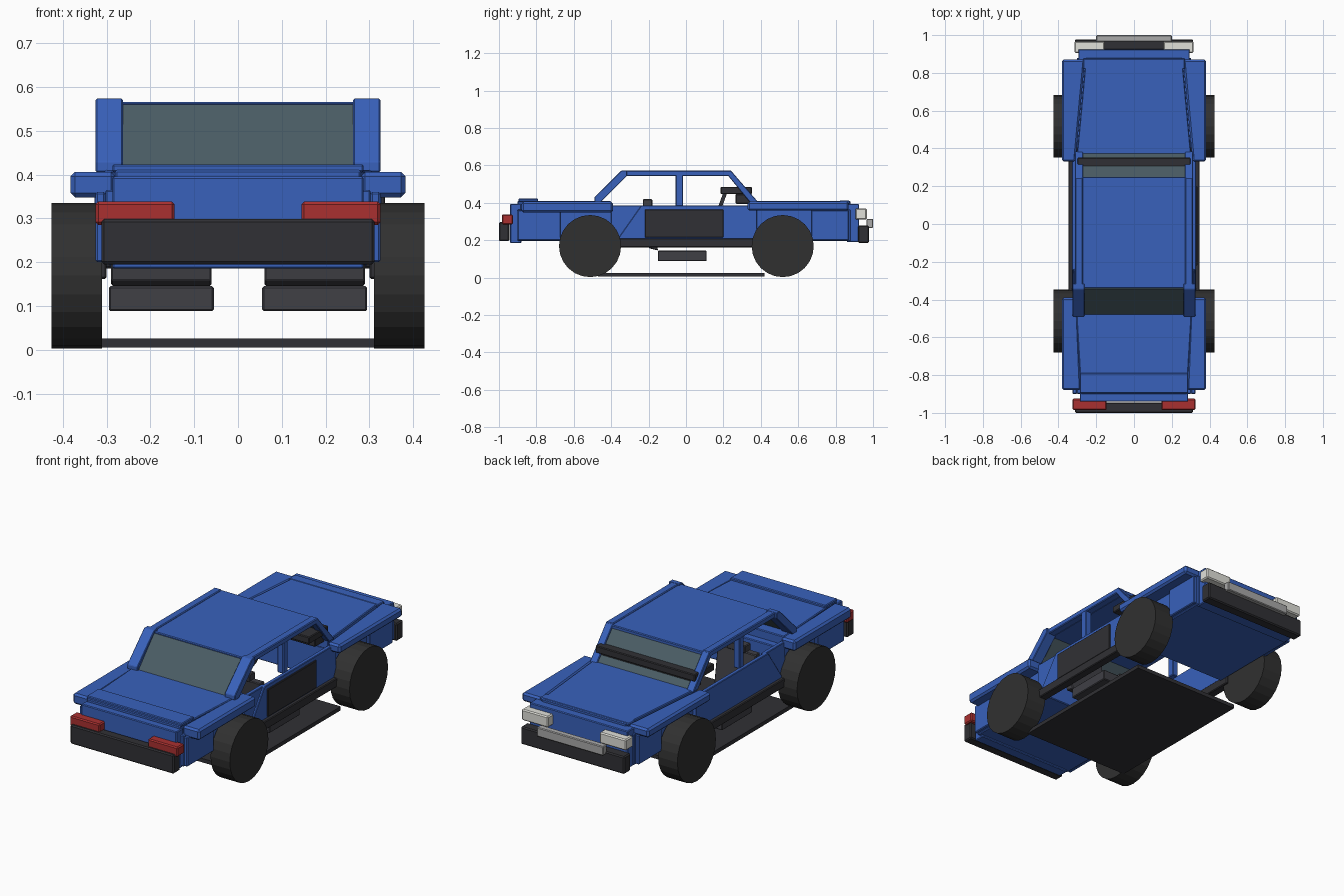
import bpy, bmesh, math
from mathutils import Matrix

if "Cube" in bpy.data.objects:
    bpy.data.objects.remove(bpy.data.objects["Cube"])

def mat(name, r, g, b):
    m = bpy.data.materials.new(name)
    m.diffuse_color = (r, g, b, 1)
    m.use_nodes = True
    m.node_tree.nodes["Principled BSDF"].inputs["Base Color"].default_value = m.diffuse_color
    return m

BLUE = mat("blue_paint", 0.04, 0.12, 0.50)
BLACK = mat("black_trim", 0.03, 0.03, 0.035)
RUBBER = mat("rubber", 0.03, 0.03, 0.03)
SEAT = mat("seat_cloth", 0.05, 0.05, 0.06)
GLASS = mat("dark_glass", 0.07, 0.11, 0.13)
RED = mat("red_lens", 0.40, 0.03, 0.03)
WHITE = mat("white_lens", 0.75, 0.75, 0.70)
GREY = mat("plate_grey", 0.40, 0.40, 0.40)

def finish(name, bm, material, bevel=0):
    bmesh.ops.recalc_face_normals(bm, faces=bm.faces)
    me = bpy.data.meshes.new(name)
    bm.to_mesh(me)
    bm.free()
    ob = bpy.data.objects.new(name, me)
    bpy.context.collection.objects.link(ob)
    me.materials.append(material)
    if bevel:
        b = ob.modifiers.new("bevel", 'BEVEL')
        b.width = bevel
        b.segments = 1
    return ob

def prism(name, pts, axis, lo, hi, material, bevel=0, both=False):
    """Extrude a profile: axis 'x' takes (y, z) points, axis 'z' takes (x, y)."""
    for s in ((1, -1) if both else (1,)):
        bm = bmesh.new()
        def co(p, t):
            return (s * t, p[0], p[1]) if axis == 'x' else (s * p[0], p[1], t)
        a = [bm.verts.new(co(p, lo)) for p in pts]
        b = [bm.verts.new(co(p, hi)) for p in pts]
        bm.faces.new(a)
        bm.faces.new(b)
        n = len(pts)
        for i in range(n):
            bm.faces.new((a[i], a[(i + 1) % n], b[(i + 1) % n], b[i]))
        side = ("_right" if s == 1 else "_left") if both else ""
        finish(name + side, bm, material, bevel)

def box(name, x, y, z, material, bevel=0.004, both=False):
    pts = [(y[0], z[0]), (y[1], z[0]), (y[1], z[1]), (y[0], z[1])]
    prism(name, pts, 'x', x[0], x[1], material, bevel, both)

# lower body: two closed ends joined by the doors
box("rear_body", (-.303, .303), (-.90, -.36), (.195, .365), BLUE)
box("nose_body", (-.303, .303), (.34, .88), (.195, .365), BLUE)
box("rear_panel", (-.287, .287), (-.94, -.88), (.185, .395), BLUE)
box("nose_panel", (-.295, .295), (.86, .925), (.19, .395), BLUE)
box("rear_quarter", (.303, .325), (-.90, -.67), (.20, .36), BLUE, both=True)
box("nose_quarter", (.303, .325), (.67, .87), (.20, .36), BLUE, both=True)

# doors, sills and door panel
prism("rear_side", [(-.40, .20), (-.22, .20), (-.22, .385), (-.40, .385)],
      'x', .295, .318, BLUE, .003, True)
prism("door", [(-.37, .20), (.38, .20), (.38, .385), (-.24, .385)],
      'x', .305, .328, BLUE, .003, True)
box("sill", (.30, .347), (-.38, .39), (.162, .21), BLACK, both=True)
box("door_panel", (.32, .336), (-.22, .20), (.215, .365), BLACK, .003)

# fender plates and tapered lids
prism("rear_fender", [(.28, -.88), (.382, -.88), (.382, -.39), (.30, -.39)],
      'z', .348, .406, BLUE, .01, True)
prism("nose_fender", [(.26, .87), (.382, .87), (.382, .33), (.31, .33)],
      'z', .358, .406, BLUE, .01, True)
prism("trunk_lid", [(-.28, -.90), (.28, -.90), (.31, -.40), (-.31, -.40)],
      'z', .36, .410, BLUE, .004)
prism("hood", [(-.255, .88), (.255, .88), (.305, .34), (-.305, .34)],
      'z', .36, .410, BLUE, .004)
box("trunk_spoiler", (-.287, .287), (-.895, -.79), (.405, .423), BLUE)
box("hood_lip", (-.27, .27), (.82, .875), (.395, .412), BLUE)

# cabin: roof, rails, pillars and glass
box("roof", (-.275, .275), (-.34, .25), (.543, .566), BLUE)
box("roof_rail", (.27, .312), (-.34, .245), (.543, .572), BLUE, both=True)
prism("rear_pillar", [(-.49, .405), (-.455, .405), (-.315, .545), (-.315, .573), (-.345, .573), (-.49, .43)],
      'x', .263, .325, BLUE, .003, True)
prism("windshield_pillar", [(.24, .573), (.225, .545), (.34, .405), (.385, .405)],
      'x', .27, .312, BLUE, .003, True)
box("middle_pillar", (.275, .312), (-.055, -.015), (.38, .55), BLUE, both=True)
prism("rear_window", [(-.48, .412), (-.465, .405), (-.33, .548), (-.345, .56)],
      'x', -.268, .268, GLASS)
prism("windshield", [(.24, .56), (.23, .548), (.355, .405), (.372, .41)],
      'x', -.272, .272, GLASS)

# interior: dashboard, steering wheel and seats
box("dashboard", (-.30, .30), (.185, .352), (.447, .485), BLACK)
box("dashboard_base", (-.28, .28), (.265, .345), (.395, .447), BLACK)
bm = bmesh.new()
bmesh.ops.create_cone(bm, cap_ends=True, segments=16, radius1=.055, radius2=.055, depth=.02,
    matrix=Matrix.Translation((-.17, .19, .40)) @ Matrix.Rotation(math.radians(70), 4, 'X'))
finish("steering_wheel", bm, BLACK)
box("seat_cushion", (.055, .295), (-.15, .11), (.088, .145), SEAT, both=True)
prism("seat_back", [(-.20, .158), (-.15, .145), (-.185, .385), (-.225, .385)],
      'x', .06, .29, SEAT, .004, True)
box("headrest", (.12, .23), (-.23, -.18), (.38, .42), SEAT, both=True)

# floor plate
box("floor_plate", (-.325, .325), (-.47, .42), (.005, .026), BLACK, 0)

# bumpers, lights and number plate
box("rear_bumper", (-.312, .312), (-1.0, -.945), (.195, .298), BLACK, .006)
box("nose_bumper", (-.312, .312), (.92, .978), (.185, .28), BLACK, .006)
box("tail_light", (.145, .325), (-.985, -.925), (.285, .338), RED, .006, True)
box("headlight", (.155, .315), (.905, .967), (.31, .37), WHITE, .006, True)
box("number_plate", (-.20, .20), (.965, 1.0), (.265, .315), GREY)

# wheels
for side, sx in (("right", 1), ("left", -1)):
    for end, y in (("rear", -.513), ("nose", .517)):
        bm = bmesh.new()
        bmesh.ops.create_cone(bm, cap_ends=True, segments=24, radius1=.166, radius2=.166, depth=.116,
            matrix=Matrix.Translation((sx * .368, y, .169)) @ Matrix.Rotation(math.pi / 2, 4, 'Y'))
        finish(f"{end}_wheel_{side}", bm, RUBBER)
